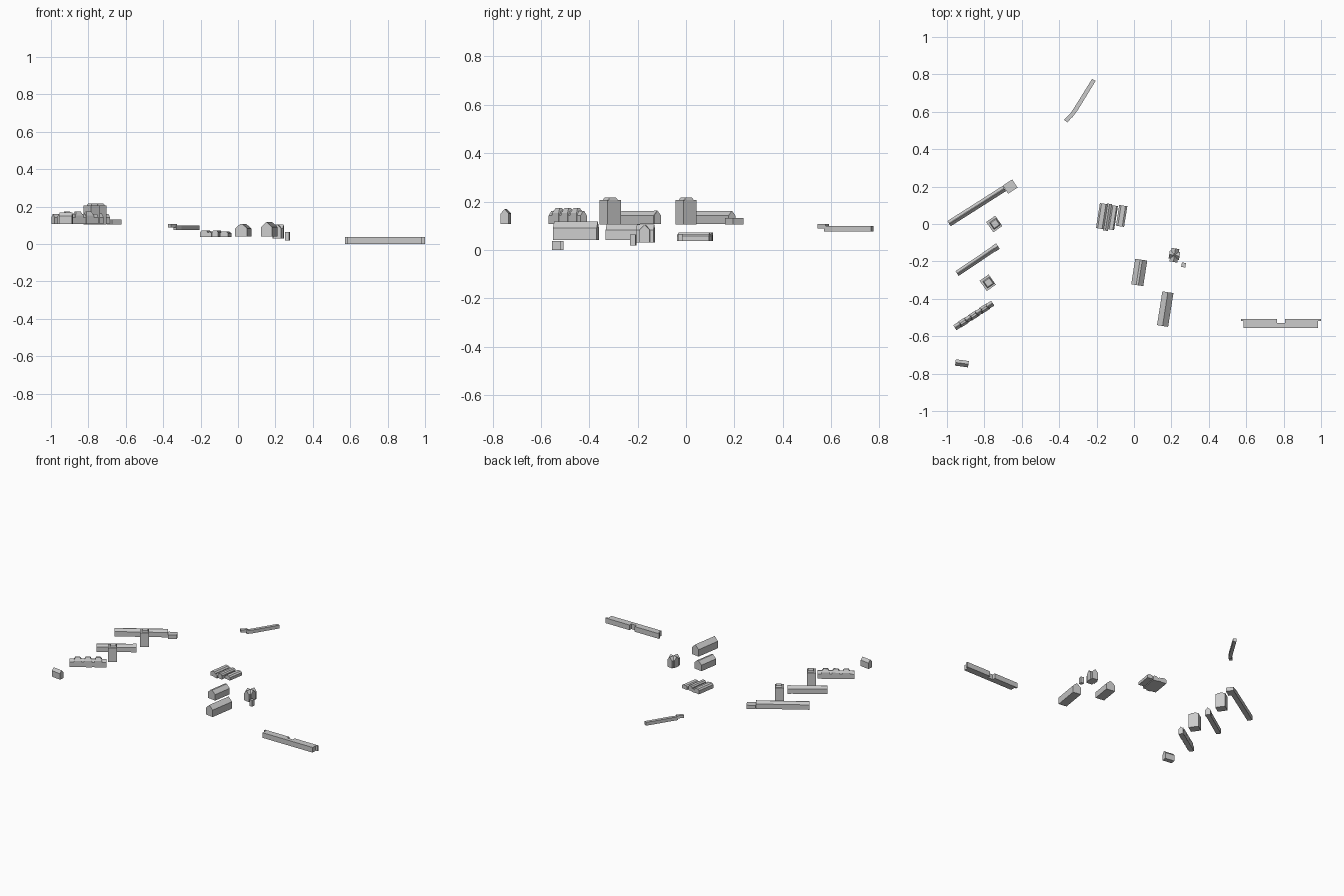
import bpy, bmesh
from math import radians, cos, sin
from mathutils import Matrix, Vector

if "Cube" in bpy.data.objects:
    bpy.data.objects.remove(bpy.data.objects["Cube"])


def make(name, bm, x=0, y=0, ang=0):
    bmesh.ops.recalc_face_normals(bm, faces=bm.faces[:])
    mesh = bpy.data.meshes.new(name)
    bm.to_mesh(mesh)
    bm.free()
    ob = bpy.data.objects.new(name, mesh)
    ob.matrix_world = Matrix.Translation((x, y, 0)) @ Matrix.Rotation(radians(ang), 4, 'Z')
    bpy.context.collection.objects.link(ob)
    return ob


def extrude_outline(bm, pts, offset):
    """Extrude a planar outline by an offset into a closed solid."""
    face = bm.faces.new([bm.verts.new(p) for p in pts])
    new = bmesh.ops.extrude_face_region(bm, geom=[face], use_keep_orig=True)['geom']
    bmesh.ops.translate(bm, vec=offset,
                        verts=[v for v in new if isinstance(v, bmesh.types.BMVert)])


def slab(name, outline, z0, z1):
    bm = bmesh.new()
    extrude_outline(bm, [(x, y, z0) for x, y in outline], (0, 0, z1 - z0))
    return make(name, bm)


def block(name, x, y, length, width, z0, z1, ang):
    a, b = length / 2, width / 2
    bm = bmesh.new()
    extrude_outline(bm, [(-a, -b, z0), (a, -b, z0), (a, b, z0), (-a, b, z0)], (0, 0, z1 - z0))
    return make(name, bm, x, y, ang)


def house(name, x, y, length, width, z0, eave, ridge, ang, flat=0.0, hip=0.0):
    """Ridge along local x; flat = half width of ridge top, hip = ridge inset."""
    a, b = length / 2, width / 2
    prof = [(-b, z0), (b, z0), (b, eave)]
    prof += [(flat, ridge), (-flat, ridge)] if flat else [(0, ridge)]
    prof += [(-b, eave)]
    bm = bmesh.new()
    extrude_outline(bm, [(-a, py, pz) for py, pz in prof], (length, 0, 0))
    for v in bm.verts:
        if v.co.z > eave + 1e-5:
            v.co.x -= hip if v.co.x > 0 else -hip
    return make(name, bm, x, y, ang)


# Long front hall with end lips and a rear notch
slab("front_hall", [(0.585, -0.555), (0.985, -0.555), (0.985, -0.519), (1.0, -0.519),
                    (1.0, -0.507), (0.807, -0.507), (0.807, -0.528), (0.765, -0.528),
                    (0.765, -0.507), (0.572, -0.507), (0.572, -0.519), (0.585, -0.519)],
     0.0, 0.037)

# Bent rear wing, two levels
slab("rear_wing_low", [(-0.345, 0.585), (-0.33, 0.57), (-0.303, 0.605), (-0.205, 0.765),
                       (-0.224, 0.776), (-0.322, 0.618)], 0.075, 0.099)
slab("rear_wing_high", [(-0.374, 0.557), (-0.357, 0.543), (-0.325, 0.577), (-0.342, 0.591)],
     0.088, 0.107)

# Central workshop: parallel strips and a lower annex
T = 81
house("workshop_west", -0.172, 0.042, 0.135, 0.042, 0.037, 0.063, 0.072, T, flat=0.012)
house("workshop_middle", -0.142, 0.036, 0.145, 0.026, 0.037, 0.058, 0.066, T)
house("workshop_east", -0.113, 0.034, 0.13, 0.034, 0.037, 0.063, 0.072, T, flat=0.01)
house("workshop_annex", -0.066, 0.043, 0.112, 0.044, 0.037, 0.058, 0.066, T, flat=0.012)

# Two gabled houses
house("middle_house", 0.028, -0.259, 0.138, 0.065, 0.04, 0.083, 0.107, T, flat=0.006)
house("south_house", 0.167, -0.455, 0.183, 0.06, 0.04, 0.09, 0.118, T)

# Cross-gabled house with porch and small shed
house("cross_house_a", 0.216, -0.167, 0.073, 0.042, 0.03, 0.083, 0.105, T)
house("cross_house_b", 0.216, -0.167, 0.056, 0.042, 0.03, 0.083, 0.105, T - 90)
block("small_shed", 0.265, -0.219, 0.024, 0.022, 0.018, 0.063, T)

# Three long slanted rows
base = 0.107
rows = {"north": ((-0.989, 0.002), (-0.693, 0.19), 0.033, 0.142, 0.16),
        "middle": ((-0.946, -0.265), (-0.728, -0.118), 0.031, 0.142, 0.16),
        "south": ((-0.958, -0.555), (-0.755, -0.423), 0.031, 0.142, 0.161)}
for key, (p, q, w, eave, ridge) in rows.items():
    p, q = Vector(p), Vector(q)
    d = q - p
    ang = 57.29578 * d.angle_signed(Vector((1, 0)))
    c = (p + q) / 2
    house(key + "_row", c.x, c.y, d.length, w, base, eave, ridge, ang, flat=0.002)
    # raised roof sections
    if key == "south":
        for i, t in enumerate((0.22, 0.5, 0.78)):
            m = p + d * t
            house(f"south_row_bay_{i}", m.x, m.y, 0.05, w + 0.004, base, 0.152, 0.174,
                  ang, flat=0.005, hip=0.01)
    if key == "middle":
        m = p + d * 0.95
        house("middle_row_end", m.x, m.y, 0.024, w + 0.005, base, 0.143, 0.163, ang)

# Box at the end of the north row
block("north_row_end", -0.662, 0.2, 0.06, 0.052, 0.105, 0.132, 33)

# Two towers with raised caps
for i, (x, y) in enumerate(((-0.747, 0.0), (-0.782, -0.314))):
    block(f"tower_{i}", x, y, 0.059, 0.067, 0.105, 0.206, 35)
    house(f"tower_cap_{i}", x + 0.004, y + 0.001, 0.044, 0.044, 0.204, 0.207, 0.216, 35,
          flat=0.017, hip=0.005)

# Small south-west cottage
house("cottage", -0.92, -0.745, 0.07, 0.034, base, 0.15, 0.169, -8)
